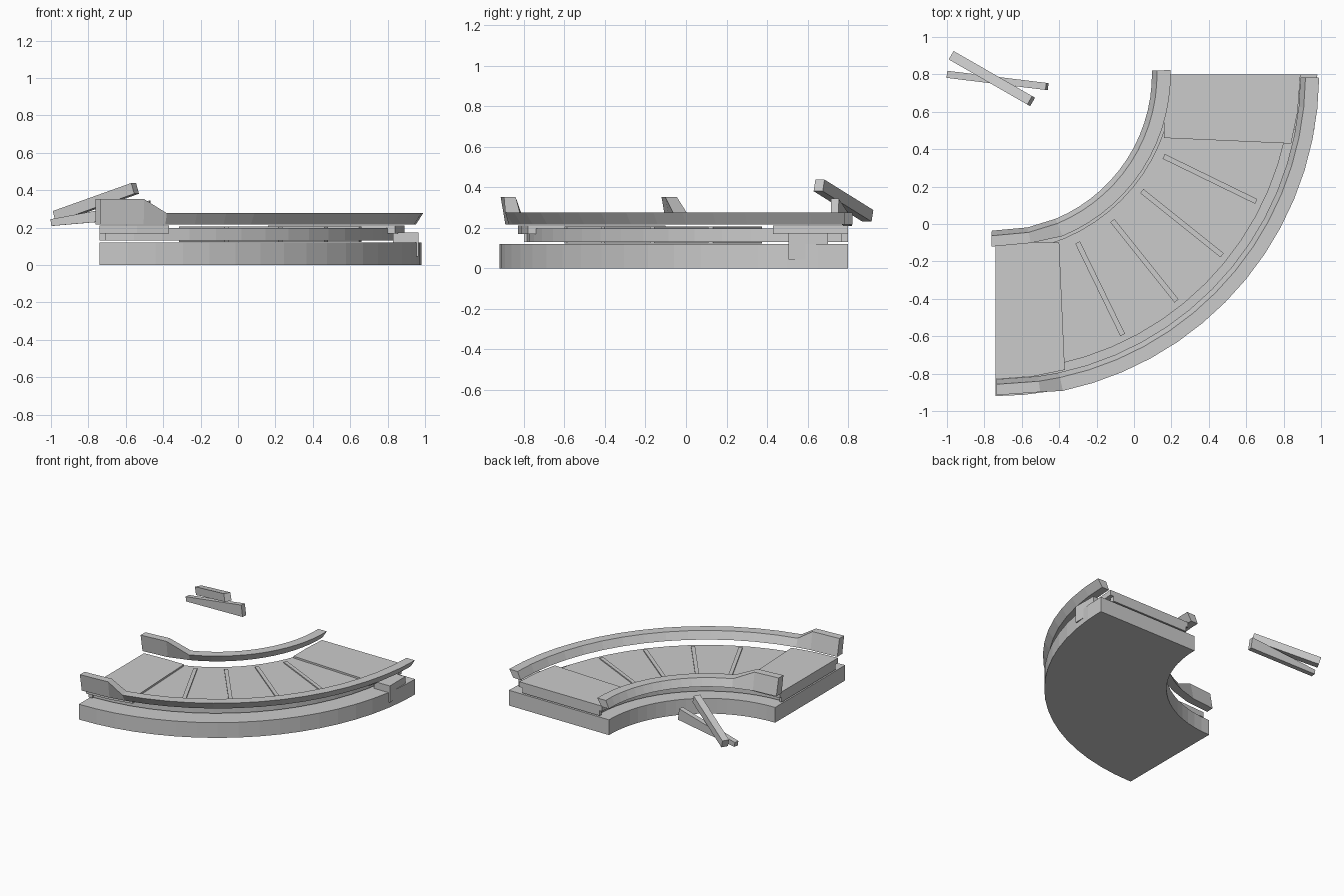
import bpy, bmesh
from math import sin, cos, radians
from mathutils import Vector

if "Cube" in bpy.data.objects:
    bpy.data.objects.remove(bpy.data.objects["Cube"])

CX, CY = -0.74, 0.80      # centre of the quarter turn


def make(name, verts, faces):
    mesh = bpy.data.meshes.new(name)
    mesh.from_pydata(verts, [], faces)
    bm = bmesh.new()
    bm.from_mesh(mesh)
    bmesh.ops.recalc_face_normals(bm, faces=bm.faces)
    bm.to_mesh(mesh)
    bm.free()
    ob = bpy.data.objects.new(name, mesh)
    bpy.context.collection.objects.link(ob)
    return ob


def polar(r, a, z):
    # a = 0 at the left end (pointing -y), 90 at the right end (pointing +x)
    return (CX + r * sin(radians(a)), CY - r * cos(radians(a)), z)


def sweep(name, angles, section):
    """Sweep a four-point (radius, z) section along the turn."""
    verts, faces = [], []
    for a in angles:
        verts += [polar(r, a, z) for r, z in section(a)]
    for i in range(len(angles) - 1):
        for j in range(4):
            k = (j + 1) % 4
            faces.append((4*i + j, 4*i + k, 4*i + 4 + k, 4*i + 4 + j))
    n = 4 * (len(angles) - 1)
    faces += [(0, 1, 2, 3), (n + 3, n + 2, n + 1, n)]
    return make(name, verts, faces)


def steps(a0, a1, n):
    return [a0 + (a1 - a0) * i / n for i in range(n + 1)]


def slab(name, r0, r1, z0, z1, a0, a1, n):
    return sweep(name, steps(a0, a1, n),
                 lambda a: [(r0, z0), (r1, z0), (r1, z1), (r0, z1)])


def prism(name, quad_a, quad_b):
    return make(name, list(quad_a) + list(quad_b),
                [(0, 1, 2, 3), (7, 6, 5, 4)] +
                [(j, (j + 1) % 4, 4 + (j + 1) % 4, 4 + j) for j in range(4)])


def box(name, lo, hi):
    def quad(z):
        return [(lo[0], lo[1], z), (hi[0], lo[1], z), (hi[0], hi[1], z), (lo[0], hi[1], z)]
    return prism(name, quad(lo[2]), quad(hi[2]))


def rail(name, r, a0, a1, flat, ramp):
    """Flared guard rail with a raised block and ramp at its left end."""
    def section(a):
        t = min(max((ramp - a) / (ramp - flat), 0), 1)
        top = 0.277 + 0.075 * t
        return [(r, 0.218), (r + 0.062, 0.218), (r + 0.1 - 0.015 * t, top), (r + 0.027, top)]
    return sweep(name, [a0, flat] + steps(ramp, a1, 14), section)


# base and belt
slab("base", 0.85, 1.72, 0, 0.12, 0, 90, 18)
slab("belt", 0.95, 1.585, 0.13, 0.197, 1.2, 88.8, 16)

# guard rails
rail("inner_rail", 0.836, -1.4, 91.4, 11.8, 22.5)
rail("outer_rail", 1.63, 0.2, 89.4, 8, 12)

# cleats showing above and below the belt
for i, a in enumerate((26, 38.6, 51.4, 64)):
    d, s = radians(a), 0.014
    ux, uy = sin(d), -cos(d)

    def end(r):
        return [(CX + ux*r - uy*w, CY + uy*r + ux*w, z)
                for w, z in ((-s, 0.122), (s, 0.122), (s, 0.206), (-s, 0.206))]
    prism(f"cleat_{i + 1}", end(1.0), end(1.55))

# end plates: nearly straight edges, curved outside
for name, flip in (("left_end_plate", False), ("right_end_plate", True)):
    # (distance along the belt, radius)
    pts = [(0, 0.91), (0.18, 0.90), (0.34, 0.90), (0.37, 1.58), (0.2, 1.615), (0, 1.63)]
    outline = [(CX + r, CY - d) if flip else (CX + d, CY - r) for d, r in pts]
    n = len(outline)
    make(name, [(x, y, z) for z in (0.17, 0.211) for x, y in outline],
         [tuple(range(n)), tuple(range(n, 2 * n))] +
         [(j, (j + 1) % n, n + (j + 1) % n, n + j) for j in range(n)])

# bars closing the belt ends
slab("left_end_bar", 0.93, 1.6, 0.13, 0.17, 0, 1.2, 1)
slab("right_end_bar", 0.93, 1.6, 0.13, 0.17, 88.8, 90, 1)

# drive box with its hanging tab
box("drive_box", (0.83, 0.505, 0.12), (0.965, 0.70, 0.175))
box("drive_tab", (0.952, 0.505, 0.045), (0.966, 0.59, 0.175))


# loose crossed bars
def bar(name, a, b, width, h0, h1):
    a, b = Vector(a), Vector(b)
    side = (b - a).cross(Vector((0, 0, 1))).normalized() * width / 2
    up = side.cross(b - a).normalized()

    def end(p, h):
        return [p + side - up*h/2, p - side - up*h/2, p - side + up*h/2, p + side + up*h/2]
    prism(name, end(a, h0), end(b, h1))


bar("loose_bar_low", (-0.998, 0.80, 0.227), (-0.465, 0.735, 0.30), 0.038, 0.036, 0.09)
bar("loose_bar_high", (-0.97, 0.898, 0.26), (-0.55, 0.657, 0.41), 0.052, 0.06, 0.06)
